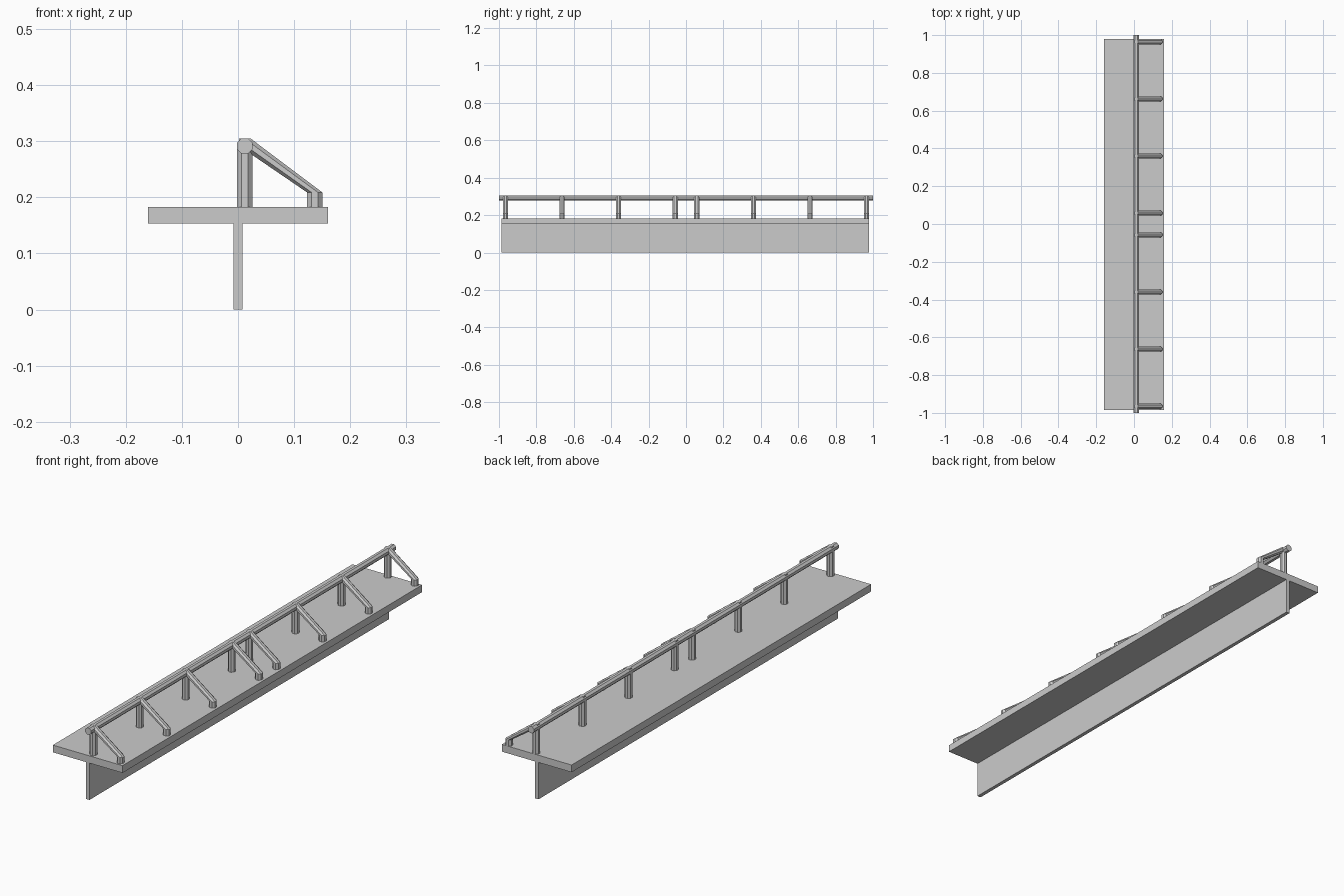
import bpy, bmesh, math
from mathutils import Vector

if "Cube" in bpy.data.objects:
    bpy.data.objects.remove(bpy.data.objects["Cube"])

SIDES = 8
R = 0.0137 / math.cos(math.pi / SIDES)   # circumradius from flat-to-flat size
Y0, Y1 = -0.986, 0.979                   # beam ends
PX, LX = 0.012, 0.1365                   # post and strut-foot x positions
DECK, RAIL_Z = 0.183, 0.2915


def finish(name, bm):
    bmesh.ops.recalc_face_normals(bm, faces=bm.faces)
    mesh = bpy.data.meshes.new(name)
    bm.to_mesh(mesh)
    bm.free()
    ob = bpy.data.objects.new(name, mesh)
    bpy.context.collection.objects.link(ob)
    return ob


def box(name, x0, x1, y0, y1, z0, z1):
    bm = bmesh.new()
    bmesh.ops.create_cube(bm, size=1)
    for v in bm.verts:
        v.co = ((x0 + x1) / 2 + v.co.x * (x1 - x0),
                (y0 + y1) / 2 + v.co.y * (y1 - y0),
                (z0 + z1) / 2 + v.co.z * (z1 - z0))
    return finish(name, bm)


def tube(name, rings):
    """Loft octagons; each ring is (centre, u axis, v axis)."""
    bm = bmesh.new()
    loops = []
    for c, u, v in rings:
        loop = []
        for i in range(SIDES):
            a = 2 * math.pi * (i + 0.5) / SIDES
            loop.append(bm.verts.new(Vector(c) + R * (math.cos(a) * u + math.sin(a) * v)))
        loops.append(loop)
    for a, b in zip(loops, loops[1:]):
        for i in range(SIDES):
            j = (i + 1) % SIDES
            bm.faces.new((a[i], a[j], b[j], b[i]))
    bm.faces.new(loops[0])
    bm.faces.new(loops[-1])
    return finish(name, bm)


X, Y, Z = Vector((1, 0, 0)), Vector((0, 1, 0)), Vector((0, 0, 1))

# T-shaped beam
box("beam_web", -0.008, 0.008, Y0, Y1, 0, 0.153)
box("beam_flange", -0.16, 0.16, Y0, Y1, 0.153, DECK)

# Long top rail
tube("top_rail", [((PX, -1, RAIL_Z), X, Z), ((PX, 1, RAIL_Z), X, Z)])

# Posts with slanted struts, mirrored about the middle
for side in (-1, 1):
    for k in range(4):
        y = side * (0.0575 + 0.3025 * k)
        tube("post", [((PX, y, DECK), Y, X), ((PX, y, RAIL_Z), Y, X)])
        tube("strut", [((0.002, y, RAIL_Z), Y, Z),
                       ((0.022, y, RAIL_Z), Y, Z),
                       ((LX, y, 0.209), Y, X),
                       ((LX, y, DECK), Y, X)])
